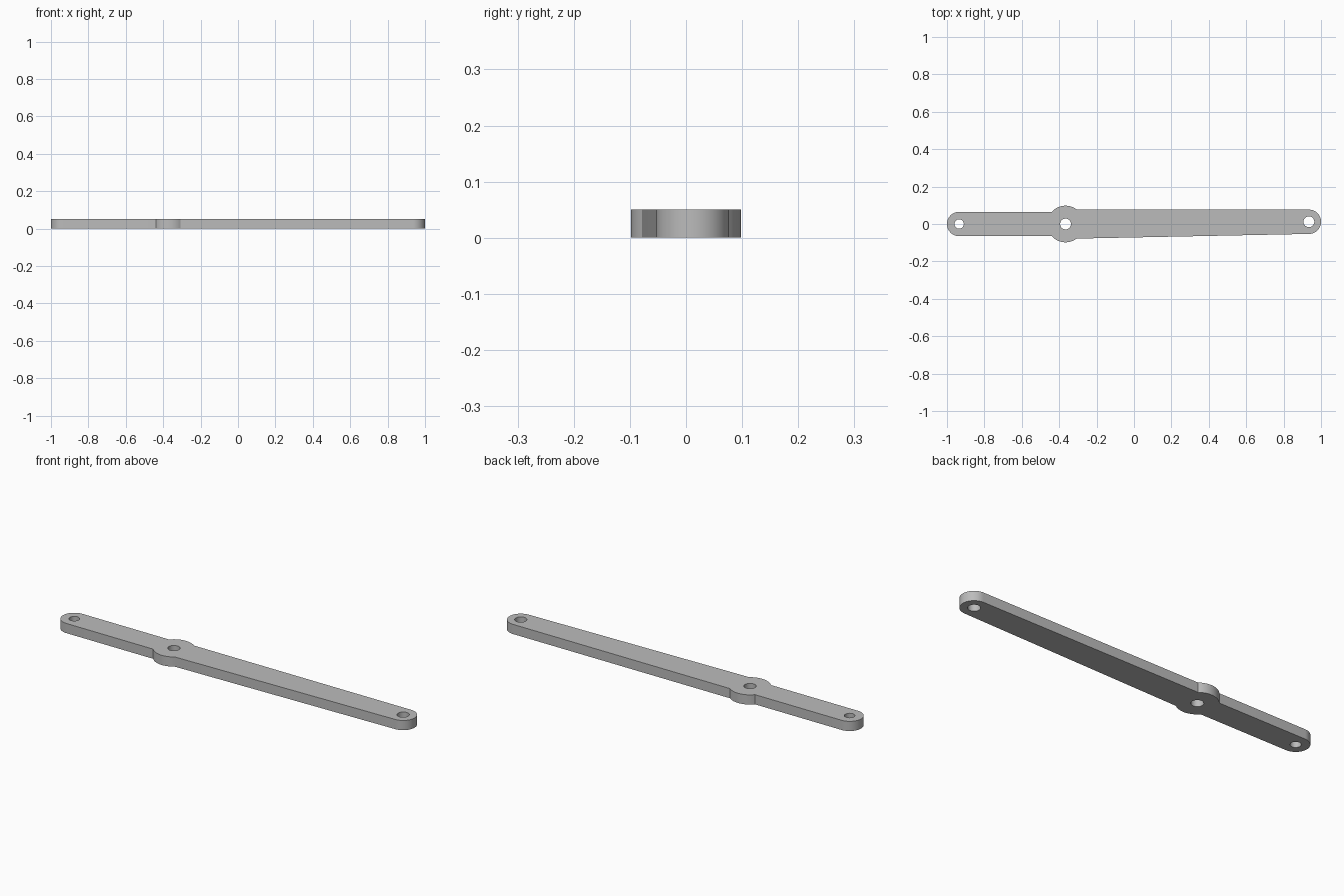
import bpy
import bmesh
from math import sin, cos, asin, pi, tau, radians

cube = bpy.data.objects.get("Cube")
if cube:
    bpy.data.objects.remove(cube, do_unlink=True)

THICK = 0.05
END_R = 0.065
BOSS_R = 0.098
LEFT, BOSS, RIGHT = (-0.935, 0.0), (-0.366, 0.0), (0.935, 0.012)


def arc(centre, radius, start, end, steps):
    """Points along an arc, both ends included."""
    return [(centre[0] + radius * cos(start + (end - start) * i / steps),
             centre[1] + radius * sin(start + (end - start) * i / steps))
            for i in range(steps + 1)]


def boss_angle(height):
    return asin(height / BOSS_R)


# Outline, counter-clockwise: short end, boss underside, long end, boss top
outline = arc(LEFT, END_R, pi / 2, 3 * pi / 2, 32)
outline += arc(BOSS, BOSS_R, pi + boss_angle(END_R), tau - boss_angle(0.078), 24)
outline += arc(RIGHT, END_R, -pi / 2, pi / 2, 32)
outline += arc(BOSS, BOSS_R, boss_angle(0.077), pi - boss_angle(END_R), 24)

# Pivot holes
holes = [arc(c, r, 0, tau, 32)[:-1]
         for c, r in ((LEFT, 0.025), (BOSS, 0.029), (RIGHT, 0.029))]

# Fill the flat profile and extrude it into a plate
bm = bmesh.new()
edges = []
for loop in [outline] + holes:
    verts = [bm.verts.new((x, y, 0)) for x, y in loop]
    edges += [bm.edges.new((v, verts[i - 1])) for i, v in enumerate(verts)]
bmesh.ops.triangle_fill(bm, edges=edges, use_beauty=True, use_dissolve=False)
plate = bmesh.ops.extrude_face_region(bm, geom=bm.faces[:])
top = [g for g in plate["geom"] if isinstance(g, bmesh.types.BMVert)]
bmesh.ops.translate(bm, verts=top, vec=(0, 0, THICK))
bmesh.ops.recalc_face_normals(bm, faces=bm.faces[:])

mesh = bpy.data.meshes.new("link_arm")
bm.to_mesh(mesh)
bm.free()
arm = bpy.data.objects.new("link_arm", mesh)
bpy.context.collection.objects.link(arm)

# Plain grey material
grey = bpy.data.materials.new("light grey")
grey.use_nodes = True
colour = (0.5, 0.5, 0.5, 1)
grey.diffuse_color = colour
for node in grey.node_tree.nodes:
    if node.type == "BSDF_PRINCIPLED":
        node.inputs["Base Color"].default_value = colour
mesh.materials.append(grey)

# Smooth round walls, sharp rims
bpy.ops.object.select_all(action="DESELECT")
arm.select_set(True)
bpy.context.view_layer.objects.active = arm
bpy.ops.object.shade_smooth_by_angle(angle=radians(25))
